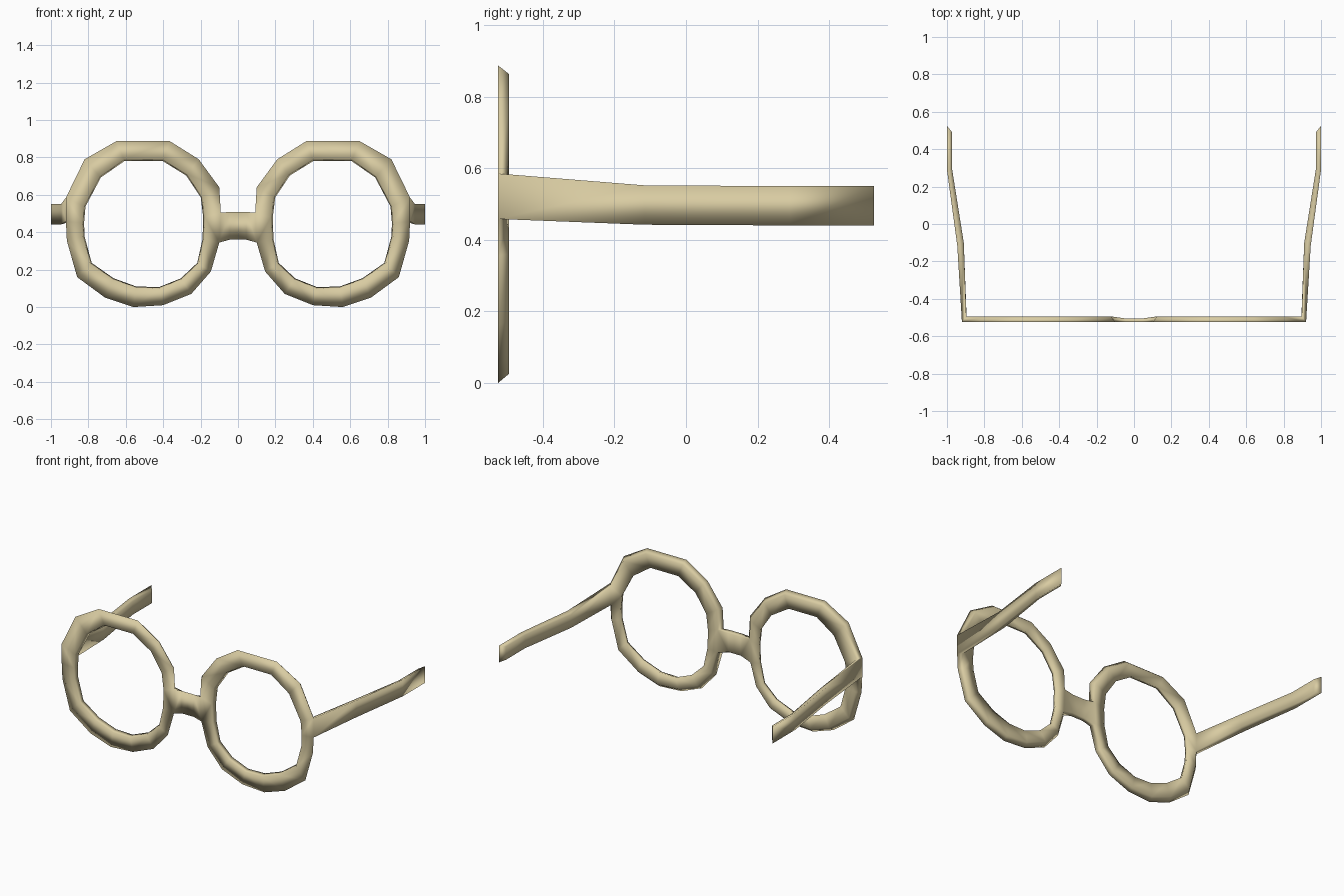
import bpy, bmesh
from mathutils import Vector

cube = bpy.data.objects.get("Cube")
if cube:
    bpy.data.objects.remove(cube, do_unlink=True)

FRONT, BACK = -0.525, -0.495
CENTRE = Vector((0.51, 0, 0.45))

# Hand-shaped rim: outer and inner outline (x, z), clockwise from the top
OUTER = [(.65, .887), (.365, .887), (.21, .79), (.10, .64), (.092, .505), (.10, .345),
         (.145, .19), (.25, .07), (.40, .01), (.56, 0), (.71, .05), (.86, .16),
         (.915, .355), (.92, .458), (.92, .585), (.82, .79)]
INNER = [(.61, .79), (.40, .79), (.27, .71), (.19, .59), (.176, .48), (.18, .36),
         (.21, .23), (.30, .145), (.42, .097), (.545, .1), (.67, .145), (.79, .23),
         (.83, .375), (.833, .45), (.825, .54), (.74, .70)]
BRIDGE_SEG, TEMPLE_SEG = 4, 13

bm = bmesh.new()


def outline(points, y, shrink):
    verts = []
    for x, z in points:
        p = Vector((x, y, z))
        radial = Vector((x, 0, z)) - CENTRE
        verts.append(bm.verts.new(p - radial.normalized() * shrink))
    return verts


def skin(a, b):
    """Join two four-sided sections with a tube of quads."""
    for i in range(4):
        j = (i + 1) % 4
        bm.faces.new((a[i], a[j], b[j], b[i]))


def section(front, back, low, high, inset):
    """Four corners: front low, front high, back high, back low."""
    return [bm.verts.new(p) for p in (
        (*front, low), (*front, high), (*back, high - inset), (*back, low + inset))]


# Rim, its outer wall left open where the bridge and temple grow out
loops = [outline(OUTER, FRONT, 0), outline(OUTER, BACK, .025),
         outline(INNER, BACK, .01), outline(INNER, FRONT, 0)]
count = len(OUTER)
for i in range(count):
    j = (i + 1) % count
    for k in range(4):
        if k == 0 and i in (BRIDGE_SEG, TEMPLE_SEG):
            continue
        a, b = loops[k], loops[(k + 1) % 4]
        bm.faces.new((a[i], a[j], b[j], b[i]))

front, back = loops[0], loops[1]

# Half of the bridge, up to the mirror plane
b = BRIDGE_SEG
previous = [front[b + 1], front[b], back[b], back[b + 1]]
for x in (.045, 0):
    current = section((x, FRONT), (x, -.505), .36, .508, .012)
    skin(previous, current)
    previous = current

# Temple, bending outwards to a mitred end
t = TEMPLE_SEG
previous = [front[t], front[t + 1], back[t + 1], back[t]]
for outer, inner, low, high in (((.945, -.115), (.91, -.10), .442, .552),
                                ((1, .29), (.972, .29), .44, .55),
                                ((1, .525), (.972, .49), .44, .55)):
    current = section(outer, inner, low, high, .012)
    skin(previous, current)
    previous = current
bm.faces.new(previous)

bmesh.ops.recalc_face_normals(bm, faces=bm.faces)
for face in bm.faces:
    face.smooth = True

mesh = bpy.data.meshes.new("spectacle_frame")
bm.to_mesh(mesh)
bm.free()
frame = bpy.data.objects.new("spectacle_frame", mesh)
bpy.context.collection.objects.link(frame)
mirror = frame.modifiers.new("other_half", 'MIRROR')
mirror.use_axis = (True, False, False)
mirror.use_mirror_merge = True
mirror.merge_threshold = .001

# Single horn-coloured material
horn = bpy.data.materials.new("pale_horn")
horn.use_nodes = True
colour = (.69, .60, .36, 1)
horn.diffuse_color = colour
horn.node_tree.nodes["Principled BSDF"].inputs["Base Color"].default_value = colour
mesh.materials.append(horn)
